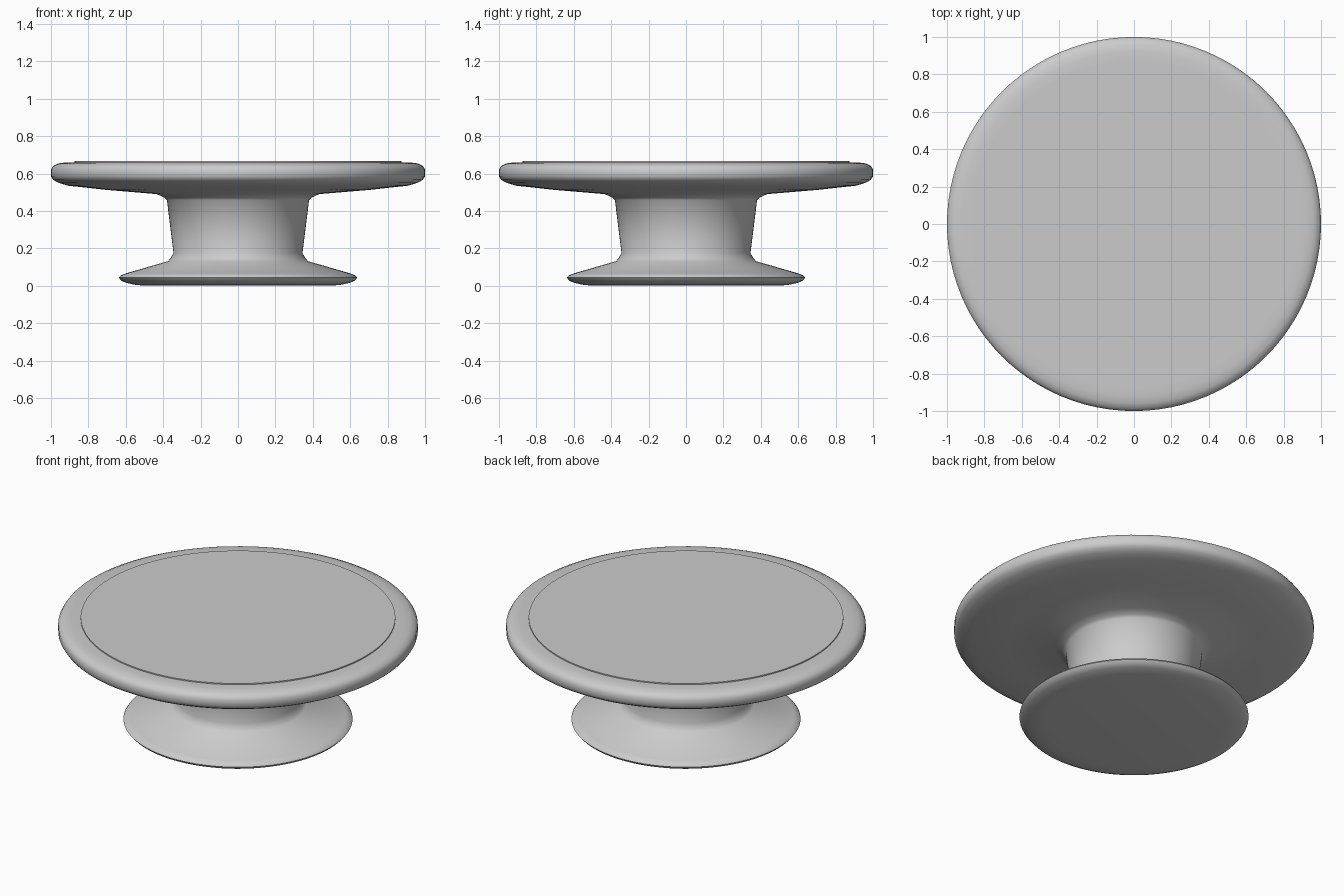
import bpy, bmesh, math

if "Cube" in bpy.data.objects:
    bpy.data.objects.remove(bpy.data.objects["Cube"])

SIDES = 96


def lathe(name, profile, angle=40):
    """Spin an (r, z) profile round the z axis; first and last points get caps."""
    bm = bmesh.new()
    rings = []
    for r, z in profile:
        rings.append([bm.verts.new((r * math.cos(2 * math.pi * i / SIDES),
                                    r * math.sin(2 * math.pi * i / SIDES), z))
                      for i in range(SIDES)])
    for a, b in zip(rings, rings[1:]):
        for i in range(SIDES):
            j = (i + 1) % SIDES
            bm.faces.new((a[i], a[j], b[j], b[i]))
    bm.faces.new(rings[0][::-1])
    bm.faces.new(rings[-1])
    bmesh.ops.recalc_face_normals(bm, faces=bm.faces)
    mesh = bpy.data.meshes.new(name)
    bm.to_mesh(mesh)
    bm.free()
    ob = bpy.data.objects.new(name, mesh)
    bpy.context.collection.objects.link(ob)
    bpy.ops.object.select_all(action='DESELECT')
    bpy.context.view_layer.objects.active = ob
    ob.select_set(True)
    bpy.ops.object.shade_smooth_by_angle(angle=math.radians(angle))
    return ob


# One continuous turned body: foot, waisted stem, dished underside, rounded rim
lathe("stand_body", [
    # foot
    (0.50, 0.0), (0.55, 0.005), (0.60, 0.016), (0.625, 0.028), (0.637, 0.043),
    (0.628, 0.055), (0.60, 0.066),
    # flare into stem
    (0.375, 0.131), (0.362, 0.145), (0.345, 0.175),
    # stem and flare into plate
    (0.38, 0.458), (0.395, 0.472), (0.435, 0.49),
    # underside
    (0.70, 0.512), (0.91, 0.535),
    # rim
    (0.96, 0.55), (0.988, 0.566), (1.0, 0.585), (1.0, 0.622),
    (0.988, 0.641), (0.96, 0.654), (0.92, 0.659), (0.875, 0.660),
], angle=60)

# Thin raised disc on the plate
lathe("top_disc", [(0.875, 0.655), (0.875, 0.667)])
